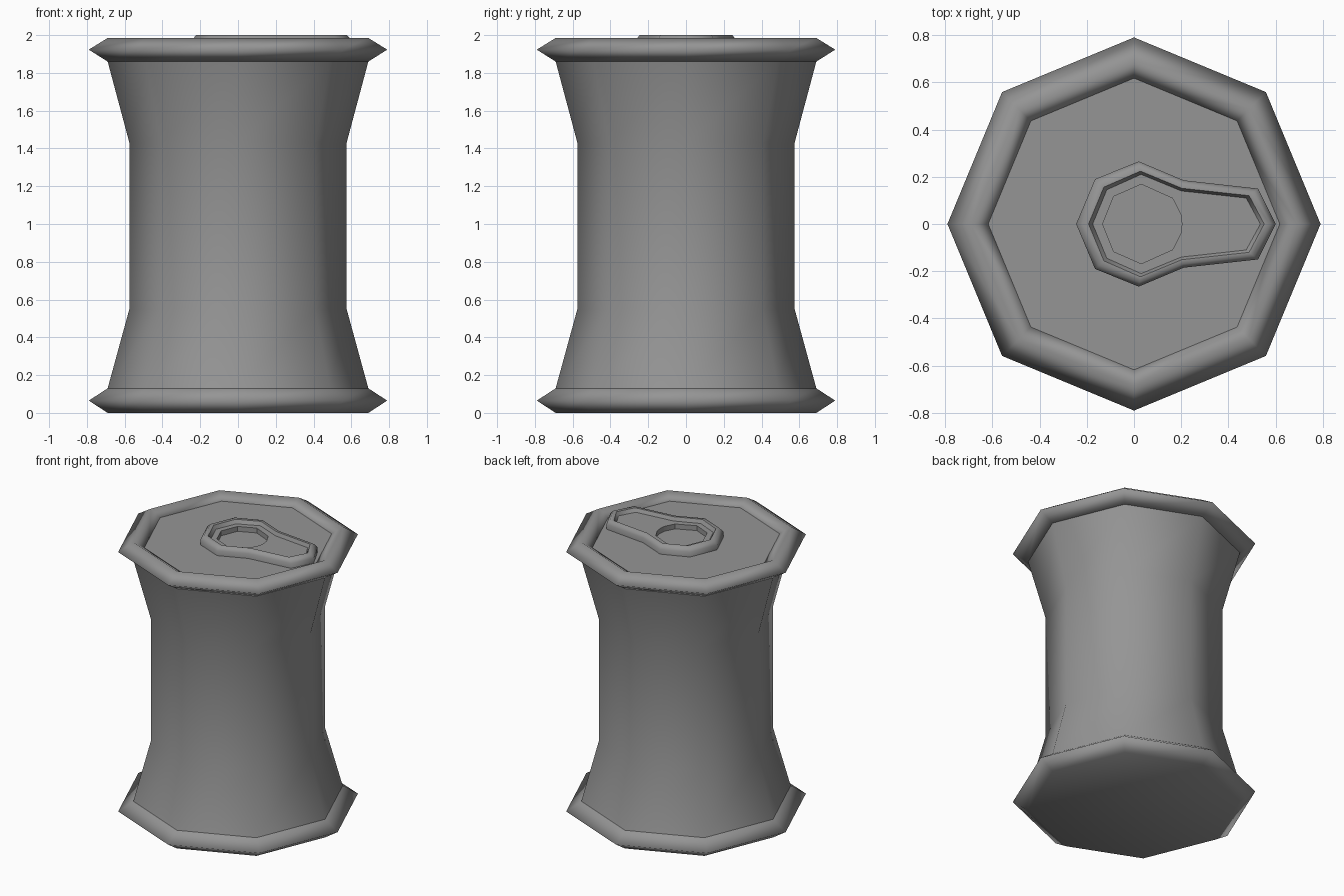
import bpy, bmesh, math

cube = bpy.data.objects.get("Cube")
if cube:
    bpy.data.objects.remove(cube, do_unlink=True)

metal = bpy.data.materials.new("grey_metal")
metal.use_nodes = True
grey = (0.3, 0.3, 0.3, 1)
metal.diffuse_color = grey
metal.node_tree.nodes["Principled BSDF"].inputs["Base Color"].default_value = grey

SIDES = 8
LID_Z = 1.94


def octagon(radius, cx=0.0):
    return [(cx + radius * math.cos(math.tau * i / SIDES),
             radius * math.sin(math.tau * i / SIDES)) for i in range(SIDES)]


def loft(name, loops, closed=False, cap_start=False, cap_end=False, angle=None):
    """Skin between (outline, height) loops that share a point count."""
    bm = bmesh.new()
    rings = [[bm.verts.new((x, y, z)) for x, y in outline] for outline, z in loops]
    pairs = list(zip(rings, rings[1:]))
    if closed:
        pairs.append((rings[-1], rings[0]))
    for a, b in pairs:
        n = len(a)
        for i in range(n):
            j = (i + 1) % n
            bm.faces.new((a[i], a[j], b[j], b[i]))
    if cap_start:
        bm.faces.new(rings[0][::-1])
    if cap_end:
        bm.faces.new(rings[-1])
    bmesh.ops.recalc_face_normals(bm, faces=bm.faces)
    mesh = bpy.data.meshes.new(name)
    bm.to_mesh(mesh)
    bm.free()
    mesh.materials.append(metal)
    obj = bpy.data.objects.new(name, mesh)
    bpy.context.collection.objects.link(obj)
    bpy.ops.object.select_all(action="DESELECT")
    obj.select_set(True)
    bpy.context.view_layer.objects.active = obj
    if angle is None:
        bpy.ops.object.shade_smooth()
    else:
        bpy.ops.object.shade_smooth_by_angle(angle=math.radians(angle))
    return obj


# Waisted body
body = [(0.69, 0.13), (0.575, 0.55), (0.575, 1.43), (0.69, 1.86)]
loft("can_body", [(octagon(r), z) for r, z in body])

# Top rim with a diamond section, and the sunken lid inside it
rim = [(0.69, 1.86), (0.79, 1.923), (0.69, 1.985), (0.59, 1.923)]
loft("top_rim", [(octagon(r), z) for r, z in rim], closed=True)
loft("lid", [(octagon(0.64), LID_Z - 0.03), (octagon(0.64), LID_Z)],
     cap_start=True, cap_end=True, angle=30)

# Bottom rim closed by the base
base = [(0.69, 0.0), (0.79, 0.065), (0.69, 0.13)]
loft("bottom_rim", [(octagon(r), z) for r, z in base], cap_start=True)


# Pull tab: a raised border round a sunken plate with a finger hole
def mirrored(half):
    return half + [(x, -y) for x, y in half[-2:0:-1]]


outer = mirrored([(0.6, 0), (0.525, 0.15), (0.21, 0.185), (0.02, 0.265),
                  (-0.165, 0.19), (-0.245, 0)])
inner = mirrored([(0.535, 0), (0.475, 0.11), (0.2, 0.14), (0.03, 0.21),
                  (-0.115, 0.145), (-0.175, 0)])


def between(t):
    return [(a + (c - a) * t, b + (d - b) * t)
            for (a, b), (c, d) in zip(outer, inner)]


PLATE_Z = 1.975
loft("tab_border", [(outer, LID_Z - 0.01), (outer, 1.975), (between(0.35), 2.0),
                    (between(0.75), 2.0), (inner, PLATE_Z - 0.005)], angle=60)

# Plate as a loft from its outline to the hole, then down the hole wall
hole_radius, hole_x = 0.168, 0.035
hole = []
for x, y in inner:
    a = math.atan2(y, x - hole_x)
    hole.append((hole_x + hole_radius * math.cos(a), hole_radius * math.sin(a)))
loft("tab_plate", [(inner, PLATE_Z), (hole, PLATE_Z), (hole, LID_Z - 0.01)], angle=30)
